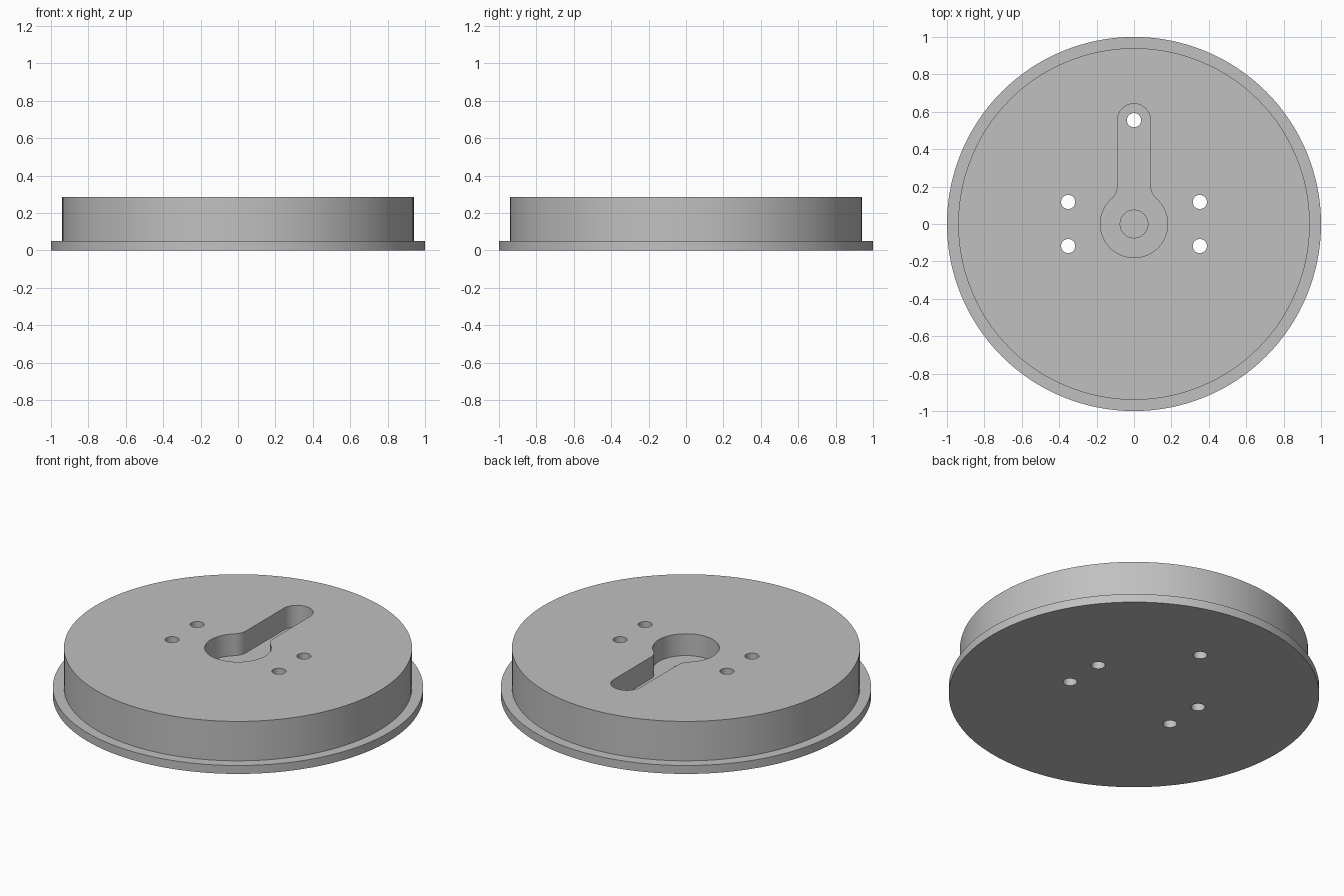
import bpy
import bmesh
from math import pi, cos, sin, sqrt, atan2, radians

cube = bpy.data.objects.get("Cube")
if cube:
    bpy.data.objects.remove(cube, do_unlink=True)

# Dimensions
RIM_R, RIM_TOP = 1.0, 0.05
BODY_R, TOP = 0.94, 0.285
POCKET_FLOOR = 0.155
POCKET_R, SLOT_R, SLOT_END, FILLET = 0.18, 0.088, 0.555, 0.09
BOLT_R = 0.038
OVER = 0.1  # cutter overshoot

grey = bpy.data.materials.new("plain grey")
grey.use_nodes = True
colour = (0.53, 0.53, 0.53, 1)
grey.diffuse_color = colour
grey.node_tree.nodes["Principled BSDF"].inputs["Base Color"].default_value = colour


def arc(cx, cy, r, start, end, n):
    """Points along an arc, end points included."""
    return [(cx + r * cos(start + (end - start) * i / n),
             cy + r * sin(start + (end - start) * i / n)) for i in range(n + 1)]


def circle(cx, cy, r, n):
    return arc(cx, cy, r, 0, 2 * pi, n)[:-1]


def make_object(name, bm):
    bmesh.ops.recalc_face_normals(bm, faces=bm.faces)
    mesh = bpy.data.meshes.new(name)
    bm.to_mesh(mesh)
    bm.free()
    mesh.materials.append(grey)
    obj = bpy.data.objects.new(name, mesh)
    bpy.context.collection.objects.link(obj)
    return obj


def prism(name, outline, z0, z1):
    """Vertical extrusion of a flat outline."""
    bm = bmesh.new()
    face = bm.faces.new([bm.verts.new((x, y, z0)) for x, y in outline])
    top = bmesh.ops.extrude_face_region(bm, geom=[face])["geom"]
    moved = [v for v in top if isinstance(v, bmesh.types.BMVert)]
    bmesh.ops.translate(bm, verts=moved, vec=(0, 0, z1 - z0))
    return make_object(name, bm)


def stepped_disc(name, profile, n):
    """Solid of revolution from (radius, height) steps, capped at both ends."""
    bm = bmesh.new()
    rings = [[bm.verts.new((x, y, z)) for x, y in circle(0, 0, r, n)]
             for r, z in profile]
    for low, high in zip(rings, rings[1:]):
        for i in range(n):
            j = (i + 1) % n
            bm.faces.new((low[i], low[j], high[j], high[i]))
    bm.faces.new(rings[0])
    bm.faces.new(rings[-1])
    return make_object(name, bm)


def keyhole_outline():
    """Round pocket blended into a round-ended slot running towards +y."""
    fx = SLOT_R + FILLET
    fy = sqrt((POCKET_R + FILLET) ** 2 - fx ** 2)
    a = atan2(fy, fx)
    right = arc(0, 0, POCKET_R, -pi / 2, a, 28)
    right += arc(fx, fy, FILLET, a + pi, pi, 10)[1:]
    right += arc(0, SLOT_END, SLOT_R, 0, pi / 2, 12)
    left = [(-x, y) for x, y in right[1:-1]]
    return right + left[::-1]


# Flanged disc
disc = stepped_disc("flanged_disc", [(RIM_R, 0), (RIM_R, RIM_TOP),
                                     (BODY_R, RIM_TOP), (BODY_R, TOP)], 128)

# Keyhole pocket, blind centre bore and through holes
cutters = [
    prism("keyhole_cutter", keyhole_outline(), POCKET_FLOOR, TOP + OVER),
    prism("centre_bore_cutter", circle(0, 0, 0.074, 48), RIM_TOP, TOP + OVER),
]
bolts = [(sx * 0.352, sy * 0.118) for sx in (-1, 1) for sy in (-1, 1)]
for x, y in bolts + [(0, SLOT_END)]:
    cutters.append(prism("bolt_hole_cutter", circle(x, y, BOLT_R, 32), -OVER, TOP + OVER))

bpy.ops.object.select_all(action="DESELECT")
bpy.context.view_layer.objects.active = disc
disc.select_set(True)
for cutter in cutters:
    cutter.hide_render = True
    mod = disc.modifiers.new("cut", "BOOLEAN")
    mod.operation, mod.solver, mod.object = "DIFFERENCE", "EXACT", cutter
    bpy.ops.object.modifier_apply(modifier=mod.name)
    bpy.data.objects.remove(cutter, do_unlink=True)

bpy.ops.object.shade_smooth_by_angle(angle=radians(30))
